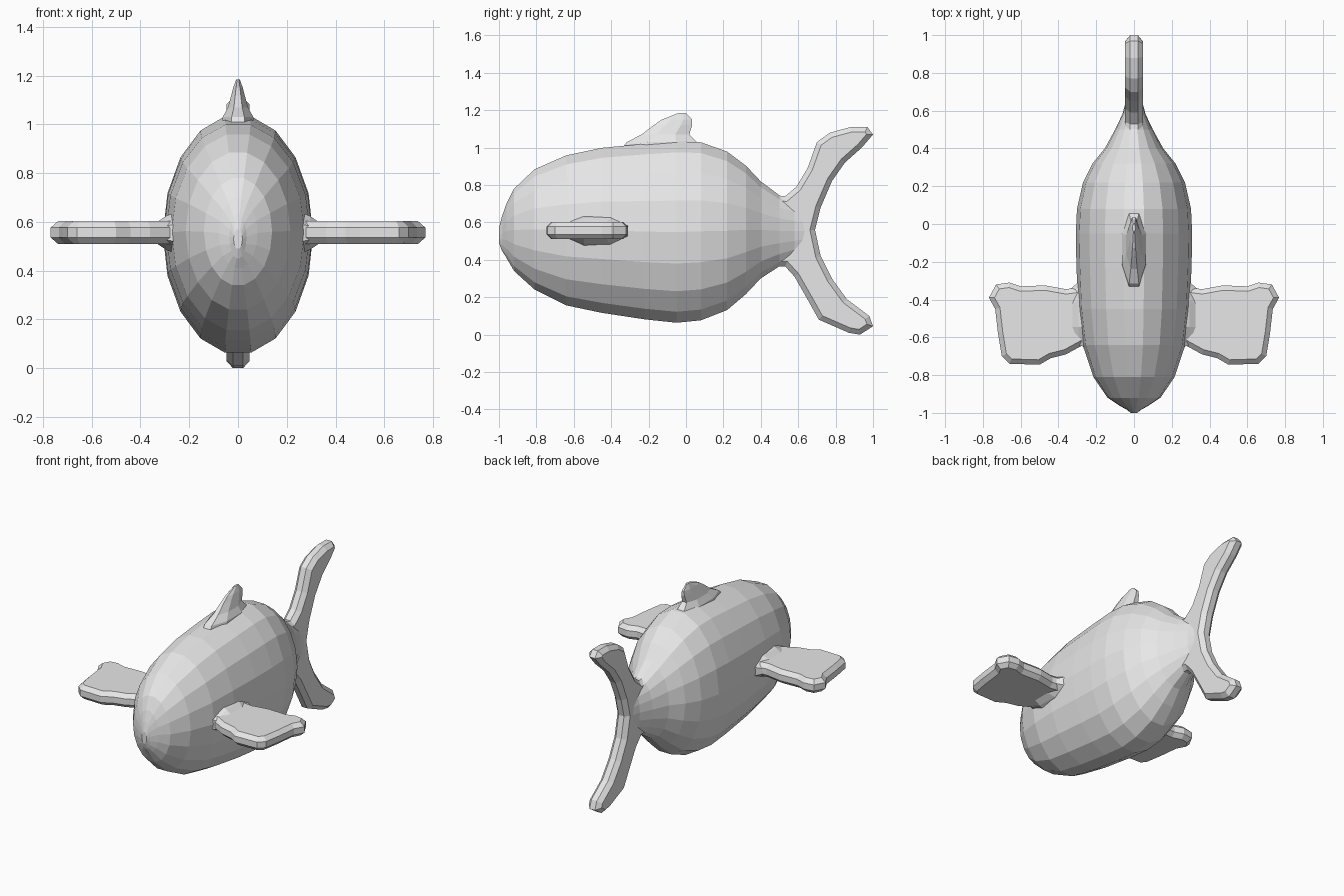
import bpy, bmesh, math
from mathutils import Vector

grey = bpy.data.materials.new("plain_grey")
grey.diffuse_color = (0.8, 0.8, 0.8, 1)


def finish(name, bm):
    bmesh.ops.recalc_face_normals(bm, faces=bm.faces)
    me = bpy.data.meshes.new(name)
    bm.to_mesh(me)
    bm.free()
    me.materials.append(grey)
    ob = bpy.data.objects.new(name, me)
    bpy.context.collection.objects.link(ob)
    return ob


def loft(name, rings, sides, place):
    """Skin elliptical rings; place(ring, cos, sin) gives each corner."""
    bm = bmesh.new()
    loops = []
    for r in rings:
        angles = [2 * math.pi * (i + 0.5) / sides for i in range(sides)]
        loops.append([bm.verts.new(place(r, math.cos(a), math.sin(a))) for a in angles])
    for a, b in zip(loops, loops[1:]):
        for i in range(sides):
            j = (i + 1) % sides
            bm.faces.new((a[i], a[j], b[j], b[i]))
    bm.faces.new(loops[0])
    bm.faces.new(loops[-1])
    return finish(name, bm)


def slab(name, outline, depth, bevel):
    """Extrude a closed outline by depth and chamfer its rims."""
    bm = bmesh.new()
    face = bm.faces.new([bm.verts.new(p) for p in outline])
    ext = bmesh.ops.extrude_face_region(bm, geom=[face], use_keep_orig=True)
    moved = [g for g in ext["geom"] if isinstance(g, bmesh.types.BMVert)]
    bmesh.ops.translate(bm, verts=moved, vec=Vector(depth))
    ob = finish(name, bm)
    mod = ob.modifiers.new("chamfer", "BEVEL")
    mod.width = bevel
    mod.segments = 1
    mod.limit_method = "ANGLE"
    mod.angle_limit = math.radians(80)
    return ob


# Body: y, bottom z, top z, half width
body = [(-1.0, 0.49, 0.57, 0.018), (-0.985, 0.45, 0.63, 0.035),
        (-0.96, 0.41, 0.70, 0.08), (-0.92, 0.34, 0.78, 0.14),
        (-0.81, 0.24, 0.885, 0.215), (-0.64, 0.155, 0.96, 0.272),
        (-0.45, 0.115, 1.0, 0.295), (-0.22, 0.08, 1.022, 0.305),
        (-0.05, 0.062, 1.035, 0.308), (0.08, 0.075, 1.03, 0.302),
        (0.22, 0.13, 0.98, 0.27), (0.32, 0.215, 0.905, 0.22),
        (0.40, 0.30, 0.82, 0.155), (0.50, 0.365, 0.745, 0.10),
        (0.58, 0.40, 0.71, 0.062), (0.66, 0.43, 0.68, 0.04)]
loft("body", body, 18, lambda r, c, s: (
    r[3] * s, r[0], (r[1] + r[2]) / 2 + (r[2] - r[1]) / 2 * c * 1.012))

# Forked tail: side profile in y, z
tail = [(0.44, 0.66), (0.48, 0.745), (0.53, 0.74), (0.59, 0.79), (0.65, 0.89),
        (0.70, 1.03), (0.77, 1.08), (0.88, 1.11), (0.97, 1.11), (1.0, 1.07),
        (0.94, 1.0), (0.85, 0.92), (0.78, 0.82), (0.72, 0.68), (0.69, 0.56),
        (0.72, 0.42), (0.78, 0.30), (0.86, 0.19), (0.98, 0.10), (1.0, 0.045),
        (0.93, 0.0), (0.87, 0.01), (0.71, 0.08), (0.66, 0.17), (0.58, 0.31),
        (0.53, 0.365), (0.48, 0.365), (0.44, 0.45)]
slab("tail", [(-0.047, y, z) for y, z in tail], (0.094, 0, 0), 0.027)

# Back fin: z, front y, rear y, half width
back = [(0.98, -0.36, 0.09, 0.068), (1.03, -0.32, 0.06, 0.064),
        (1.07, -0.24, 0.02, 0.042), (1.12, -0.175, 0.035, 0.028),
        (1.15, -0.13, 0.035, 0.02), (1.185, -0.04, 0.0, 0.008)]
loft("back_fin", back, 8, lambda r, c, s: (
    r[3] * s * 1.06, (r[1] + r[2]) / 2 + (r[2] - r[1]) / 2 * c * 1.06, r[0]))

# Side fins with flared roots, one per side
fin = [(0.25, -0.33), (0.36, -0.345), (0.47, -0.325), (0.60, -0.33),
       (0.66, -0.31), (0.73, -0.32), (0.768, -0.39), (0.735, -0.45),
       (0.72, -0.58), (0.70, -0.70), (0.66, -0.74), (0.50, -0.745),
       (0.44, -0.71), (0.36, -0.69), (0.25, -0.63)]
# Root: x, front y, rear y, half height
root = [(0.24, -0.67, -0.28, 0.10), (0.295, -0.655, -0.295, 0.075),
        (0.34, -0.64, -0.335, 0.042)]
for side, label in ((1, "right"), (-1, "left")):
    slab(label + "_side_fin", [(side * x, y, 0.51) for x, y in fin],
         (0, 0, 0.093), 0.026)
    loft(label + "_fin_root", root, 8, lambda r, c, s: (
        side * r[0], (r[1] + r[2]) / 2 + (r[2] - r[1]) / 2 * c,
        0.555 + r[3] * s))
